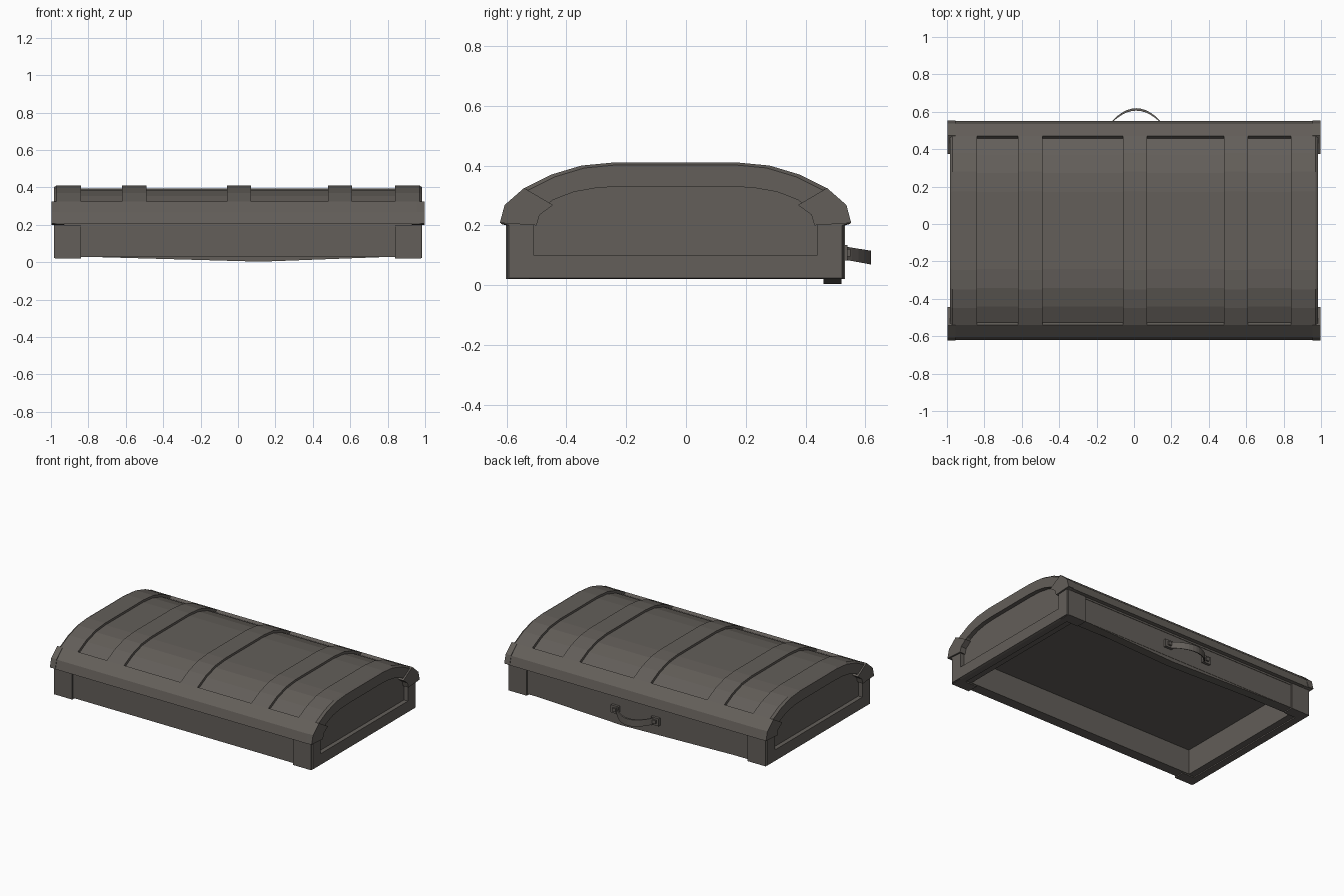
import bpy, bmesh, math

if "Cube" in bpy.data.objects:
    bpy.data.objects.remove(bpy.data.objects["Cube"])

mat = bpy.data.materials.new("dull grey brown")
mat.diffuse_color = (0.125, 0.113, 0.101, 1)
mat.use_nodes = True
mat.node_tree.nodes["Principled BSDF"].inputs["Base Color"].default_value = mat.diffuse_color
C = -0.035  # y centre of the lid body


def make(name, verts, faces):
    bm = bmesh.new()
    vs = [bm.verts.new(v) for v in verts]
    for f in faces:
        bm.faces.new([vs[i] for i in f])
    bmesh.ops.recalc_face_normals(bm, faces=bm.faces)
    me = bpy.data.meshes.new(name)
    bm.to_mesh(me)
    bm.free()
    me.materials.append(mat)
    ob = bpy.data.objects.new(name, me)
    bpy.context.collection.objects.link(ob)
    return ob


def loft(name, loops, cap=False, close=False):
    n, m = len(loops[0]), len(loops)
    faces = []
    for k in range(m if close else m - 1):
        a, b = k * n, ((k + 1) % m) * n
        faces += [(a + i, a + (i + 1) % n, b + (i + 1) % n, b + i) for i in range(n)]
    if cap:
        faces += [tuple(range(n)), tuple(range((m - 1) * n, m * n))]
    return make(name, [v for l in loops for v in l], faces)


def prism(name, pts, x0, x1):
    return loft(name, [[(x, y, z) for y, z in pts] for x in (x0, x1)], cap=True)


def arch(half):
    # mirror a half profile (distance from centre, z) front to back
    return [(C - d, z) for d, z in half] + [(C + d, z) for d, z in reversed(half)]


def box(name, x0, x1, y0, y1, z0, z1):
    return prism(name, [(y0, z0), (y1, z0), (y1, z1), (y0, z1)], x0, x1)


outer = [(.585, .205), (.57, .265), (.505, .325), (.415, .37), (.315, .40), (.21, .41)]
inset = [(.56, .19), (.553, .255), (.49, .311), (.405, .355), (.308, .385), (.205, .395)]

# Recessed lid panels and raised straps
prism("lid_panels", arch(inset), -.955, .955)
for x0, x1 in ((-.955, -.84), (-.62, -.49), (-.06, .07), (.48, .61), (.84, .955)):
    prism("lid_strap", arch(outer), x0, x1)

# Long rounded eaves at front and back
eave = [(.585, .205), (.57, .265), (.505, .325), (.49, .305), (.48, .2)]
for s in (-1, 1):
    prism("lid_eave", [(C + s * d, z) for d, z in eave], -.955, .955)

# End frames around the arched recessed end panels
ring_out = [(.567, .02), (.567, .2)] + outer
ring_in = [(.475, .10), (.475, .195), (.474, .2), (.46, .245),
           (.41, .285), (.34, .312), (.26, .326), (.18, .33)]
soft = [(d - .01, z + (.004 if z < .1 else -.008 if z > .21 else 0)) for d, z in ring_out]
clasp = [(.588, .208), (.572, .268), (.507, .325), (.41, .268), (.455, .235), (.465, .2)]
for s in (-1, 1):
    stations = [(ring_out, .93), (ring_out, .97), (soft, .985), (ring_in, .985), (ring_in, .93)]
    loft("end_frame", [[(s * x, y, z) for y, z in arch(p)] for p, x in stations], close=True)
    # Corner brackets on lid and base
    for t in (-1, 1):
        prism("lid_corner", [(C + t * d, z) for d, z in clasp], s * .955, s * .996)
        ys = sorted((C + t * .49, C + t * .567))
        xs = sorted((s * .84, s * .978))
        box("base_corner", *xs, *ys, .02, .2)


# Hollow base: outer wall, rim, slightly tapered inner wall and ceiling
def rect(x, d, z):
    return [(-x, C - d, z), (x, C - d, z), (x, C + d, z), (-x, C + d, z)]


loft("base_walls", [rect(.955, .557, .21), rect(.955, .557, .028),
                    rect(.885, .485, .028), rect(.87, .47, .188)], cap=True)

# Sagging strip under the back rim
sag = [(-.84, .03), (.12, .003), (.84, .03)]
loft("rim_sag", [[(x, y, z) for x, z in sag] for y in (.46, .52)], cap=True)

# Carry handle on the back: a drooping strap with two mounting plates
N = 12
loops = []
for i in range(N + 1):
    t = -1 + 2 * i / N
    b = 1 - t * t
    x, y = .012 + .15 * t, .527 + .092 * b
    z, h, w = .108 - .015 * b, .022, .006 + .007 * b
    loops.append([(x, y - w, z - h + .004 * b), (x, y, z - h - .002 * b),
                  (x, y, z + h), (x, y - w, z + h)])
loft("handle_strap", loops, cap=True)
for x in (-.14, .165):
    box("handle_plate", x - .03, x + .03, .515, .54, .082, .134)
    box("handle_stud", x - .012, x + .012, .535, .55, .096, .12)
